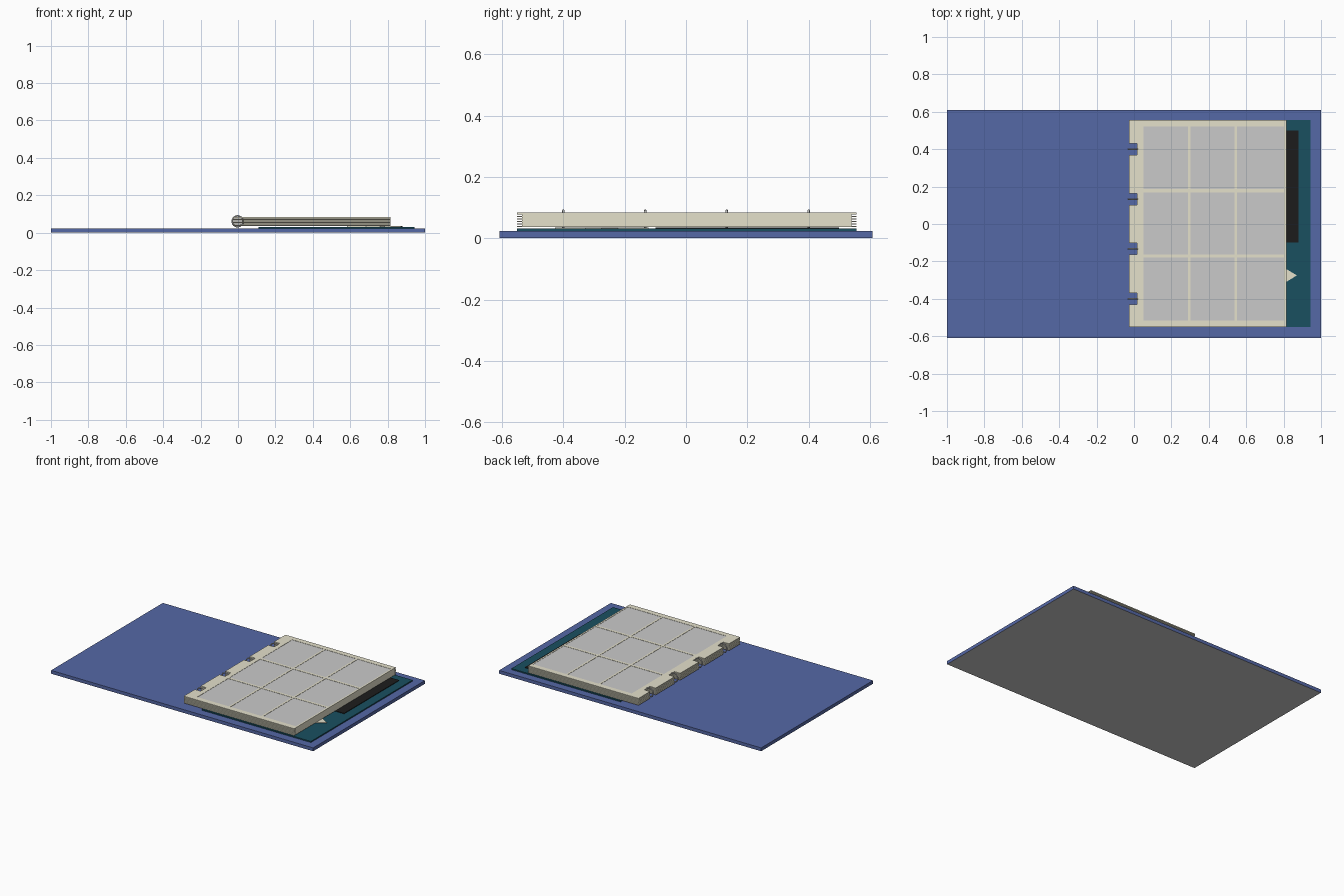
import bpy, bmesh, math

if "Cube" in bpy.data.objects:
    bpy.data.objects.remove(bpy.data.objects["Cube"])


def material(name, r, g, b):
    m = bpy.data.materials.new(name)
    m.diffuse_color = (r, g, b, 1)
    m.use_nodes = True
    m.node_tree.nodes["Principled BSDF"].inputs["Base Color"].default_value = m.diffuse_color
    return m


BLUE = material("cover blue", 0.091, 0.138, 0.38)
TEAL = material("dark teal", 0.010, 0.080, 0.118)
BLACK = material("soft black", 0.012, 0.012, 0.012)
CREAM = material("cream", 0.78, 0.75, 0.60)
GREY = material("card grey", 0.59, 0.59, 0.59)


def finish(name, bm, *mats):
    me = bpy.data.meshes.new(name)
    bm.to_mesh(me)
    bm.free()
    for m in mats:
        me.materials.append(m)
    ob = bpy.data.objects.new(name, me)
    bpy.context.collection.objects.link(ob)
    return ob


def add_box(bm, x0, x1, y0, y1, z0, z1):
    r = bmesh.ops.create_cube(bm, size=1)
    for v in r["verts"]:
        v.co = ((x0 + x1) / 2 + v.co.x * (x1 - x0),
                (y0 + y1) / 2 + v.co.y * (y1 - y0),
                (z0 + z1) / 2 + v.co.z * (z1 - z0))


def boxes(name, mat, *dims):
    bm = bmesh.new()
    for d in dims:
        add_box(bm, *d)
    return finish(name, bm, mat)


def prism(name, mat, pts, z0, z1):
    bm = bmesh.new()
    f = bm.faces.new([bm.verts.new((x, y, z0)) for x, y in pts])
    r = bmesh.ops.extrude_face_region(bm, geom=[f])
    for v in r["geom"]:
        if isinstance(v, bmesh.types.BMVert):
            v.co.z = z1
    bmesh.ops.recalc_face_normals(bm, faces=bm.faces[:])
    return finish(name, bm, mat)


# Open cover: one flat slab with a grey underside
cover = boxes("cover", BLUE, (-1, 1, -0.609, 0.609, 0, 0.023))
cover.data.materials.append(GREY)
for p in cover.data.polygons:
    p.material_index = 1 if p.normal.z < -0.5 else 0

# Teal inner panel with a black label strip and a pointed emblem
boxes("inner_panel", TEAL, (0.11, 0.943, -0.552, 0.556, 0.022, 0.031))
boxes("label_strip", BLACK, (0.68, 0.88, -0.10, 0.50, 0.031, 0.035))
star = []
for i in range(10):
    r = 0.16 if i % 2 == 0 else 0.09
    a = i * math.pi / 5
    star.append((0.711 + r * math.cos(a), -0.275 + r * math.sin(a)))
prism("emblem", CREAM, star, 0.031, 0.035)

# Notches along the binding edge, one per ring
RINGS = [-0.40, -0.133, 0.133, 0.40]
X0, XN, X1 = -0.027, 0.017, 0.815
Y0, Y1 = -0.552, 0.556


def sheet_outline():
    """Sheet outline with square notches on the binding edge."""
    notch = []
    for y in reversed(RINGS):
        notch += [(X0, y + 0.031), (XN, y + 0.031), (XN, y - 0.031), (X0, y - 0.031)]
    return [(X0, Y1)] + notch + [(X0, Y0), (X1, Y0), (X1, Y1)]


# Stack of thin pocket sheets around a slightly shorter filled core
boxes("page_core", CREAM, (0.03, X1, Y0 + 0.016, Y1 - 0.016, 0.036, 0.078))
for i in range(6):
    z = 0.036 + i * 0.0082
    prism("pocket_sheet_%d" % (i + 1), CREAM, sheet_outline(), z, z + 0.0045)

# Cards in a three by three grid
XS = [(0.05, 0.290), (0.303, 0.538), (0.551, 0.803)]
YS = [(-0.515, -0.179), (-0.162, 0.169), (0.186, 0.52)]
boxes("cards", GREY, *[(a, b, c, d, 0.078, 0.0825) for a, b in XS for c, d in YS])

# Raised pocket borders around the cards
ZB = (0.079, 0.084)
bars = [(a[1], b[0], YS[0][0], YS[2][1], *ZB) for a, b in zip(XS, XS[1:])]
bars += [(XS[0][0], XS[2][1], a[1], b[0], *ZB) for a, b in zip(YS, YS[1:])]
bars += [(XS[2][1], X1, Y0, Y1, *ZB),
         (XN, XS[2][1], Y0, YS[0][0], *ZB),
         (XN, XS[2][1], YS[2][1], Y1, *ZB),
         (XN, XS[0][0], YS[0][0], YS[2][1], *ZB)]
edges = [Y0] + [y + s for y in RINGS for s in (-0.031, 0.031)] + [Y1]
bars += [(X0, XN, edges[i], edges[i + 1], *ZB) for i in range(0, len(edges), 2)]
boxes("pocket_borders", CREAM, *bars)

# Binder rings
for i, y in enumerate(RINGS):
    bpy.ops.mesh.primitive_torus_add(
        major_radius=0.029, minor_radius=0.004, major_segments=24,
        minor_segments=8, location=(-0.002, y, 0.061),
        rotation=(math.pi / 2, 0, 0))
    ring = bpy.context.object
    ring.name = "binder_ring_%d" % (i + 1)
    ring.data.materials.append(GREY)
    bpy.ops.object.shade_smooth_by_angle(angle=math.radians(60))
